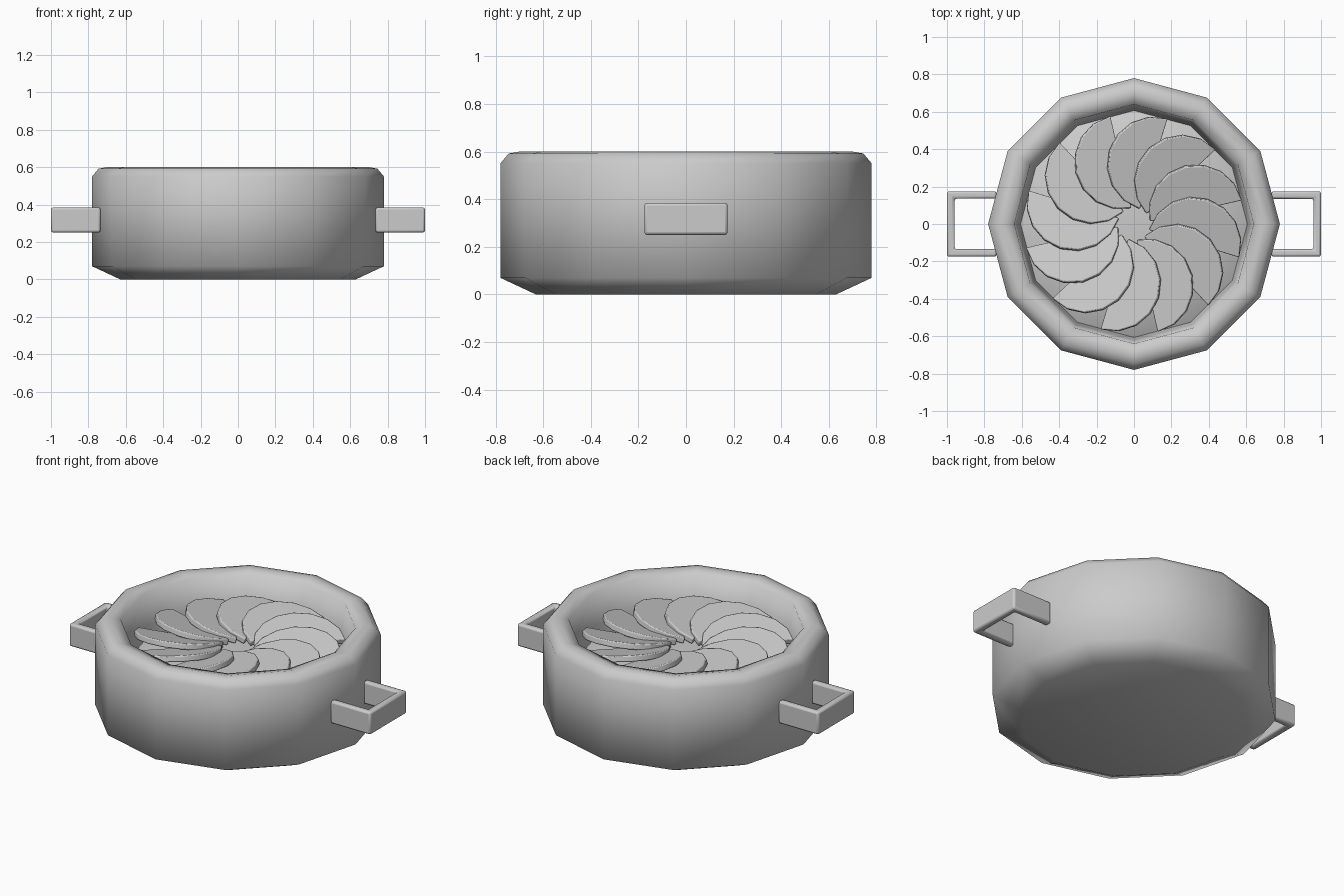
import bpy, bmesh, math
from mathutils import Matrix, Vector

if "Cube" in bpy.data.objects:
    bpy.data.objects.remove(bpy.data.objects["Cube"])

SIDES = 12


def finish(bm, name, angle=None, bevel=0):
    bmesh.ops.recalc_face_normals(bm, faces=bm.faces)
    me = bpy.data.meshes.new(name)
    bm.to_mesh(me)
    bm.free()
    ob = bpy.data.objects.new(name, me)
    bpy.context.collection.objects.link(ob)
    if bevel:
        m = ob.modifiers.new("bevel", 'BEVEL')
        m.width = bevel
        m.segments = 2
    if angle:
        bpy.ops.object.select_all(action='DESELECT')
        bpy.context.view_layer.objects.active = ob
        ob.select_set(True)
        bpy.ops.object.shade_smooth_by_angle(angle=math.radians(angle))
    return ob


def lathe(name, profile, angle):
    """Revolve (radius, z) points; both ends are capped."""
    bm = bmesh.new()
    rings = [[bm.verts.new((r * math.cos(2 * math.pi * i / SIDES),
                            r * math.sin(2 * math.pi * i / SIDES), z))
              for i in range(SIDES)] for r, z in profile]
    for a, b in zip(rings, rings[1:]):
        for i in range(SIDES):
            j = (i + 1) % SIDES
            bm.faces.new((a[i], a[j], b[j], b[i]))
    bm.faces.new(rings[0])
    bm.faces.new(rings[-1])
    return finish(bm, name, angle)


def prism(name, outline, z0, z1, matrix=Matrix(), bevel=0):
    """Extrude a flat outline between two heights."""
    bm = bmesh.new()
    face = bm.faces.new([bm.verts.new((x, y, z0)) for x, y in outline])
    ext = bmesh.ops.extrude_face_region(bm, geom=[face])
    top = [v for v in ext['geom'] if isinstance(v, bmesh.types.BMVert)]
    bmesh.ops.translate(bm, verts=top, vec=Vector((0, 0, z1 - z0)))
    bm.transform(matrix)
    return finish(bm, name, 40, bevel)


# Pot body: chamfered outside, thick rim, hollow inside
lathe("pot", [(0.63, 0), (0.78, 0.07), (0.78, 0.55), (0.745, 0.592),
              (0.70, 0.60), (0.64, 0.585), (0.62, 0.40), (0.56, 0.12)], 70)

# Domed filling under the slices
lathe("filling", [(0.62, 0.33), (0.52, 0.38), (0.36, 0.41), (0.12, 0.425)], 60)

# Fan of overlapping half-moon slices
moon = [(0.252 * math.cos(math.pi * i / 8), 0.252 * math.sin(math.pi * i / 8))
        for i in range(9)]
for k in range(12):
    place = (Matrix.Rotation(math.radians(13 + 30 * k), 4, 'Z')
             @ Matrix.Translation((0.338, 0, 0.43))
             @ Matrix.Rotation(math.radians(15), 4, 'X'))
    prism(f"slice_{k + 1}", moon, -0.005, 0.03, place, 0.006)

# U-shaped side handles
u = [(0.735, -0.175), (1.0, -0.175), (1.0, 0.175), (0.735, 0.175),
     (0.735, 0.135), (0.96, 0.135), (0.96, -0.135), (0.735, -0.135)]
for side, turn in (("right", 0), ("left", math.pi)):
    prism(f"{side}_handle", u, 0.25, 0.385, Matrix.Rotation(turn, 4, 'Z'), 0.012)
